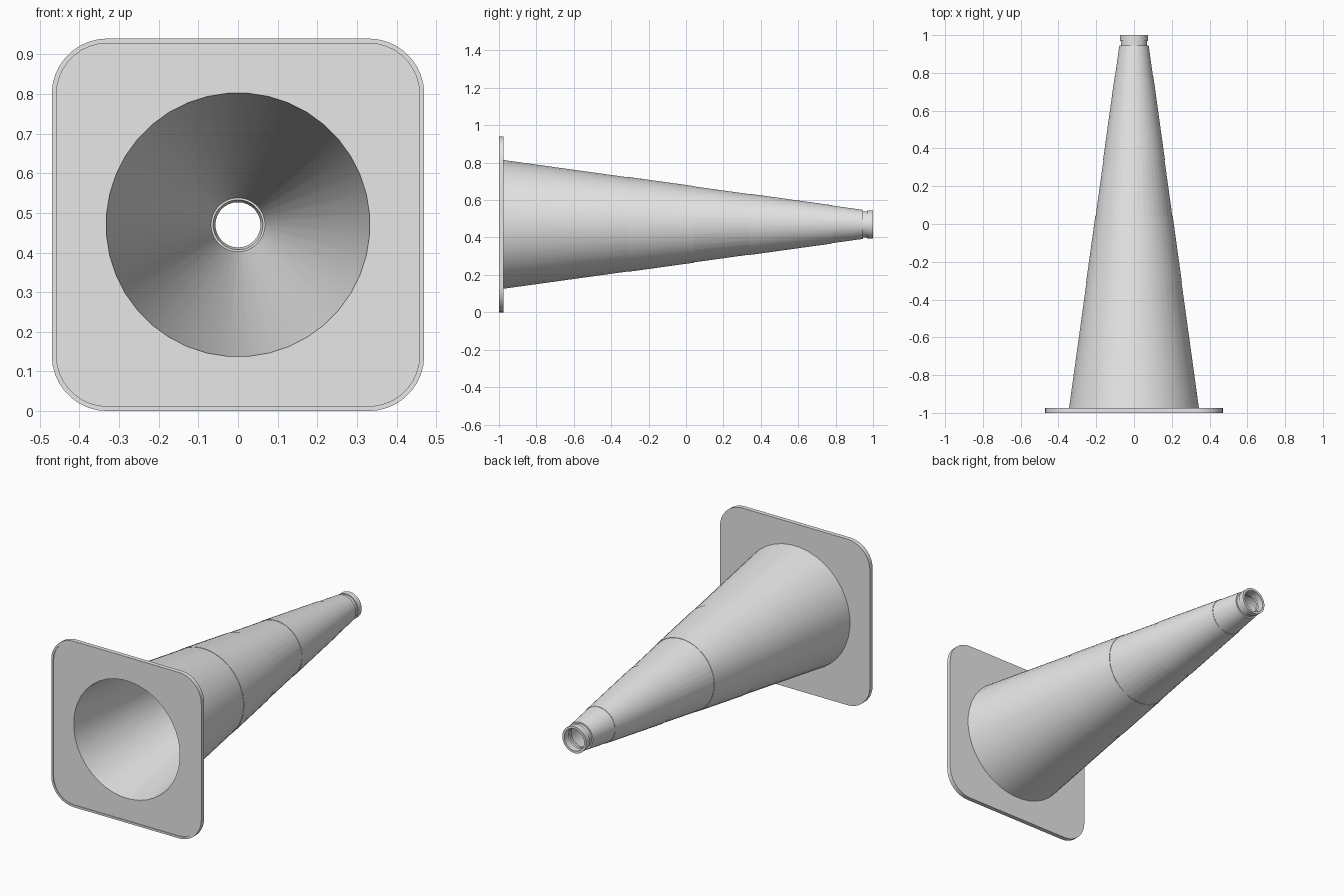
import bpy, bmesh, math

if "Cube" in bpy.data.objects:
    bpy.data.objects.remove(bpy.data.objects["Cube"], do_unlink=True)

CORNER = 10              # points in each quarter turn
SIDES = 4 * CORNER
CENTRE_Z = 0.47          # height of the cone axis
SQUARE = 0.33            # offset of the plate's corner centres

grey = bpy.data.materials.new("plain grey")
grey.use_nodes = True
grey.diffuse_color = (0.8, 0.8, 0.8, 1)
grey.node_tree.nodes["Principled BSDF"].inputs["Base Color"].default_value = (0.8, 0.8, 0.8, 1)


def circle(r, y):
    """Ring around the lying axis."""
    step = math.tau / SIDES
    return [(r * math.cos((i + 0.5) * step), y, CENTRE_Z + r * math.sin((i + 0.5) * step))
            for i in range(SIDES)]


def rounded_square(r, y):
    """Rounded square with corner radius r, same point count as a circle."""
    pts = []
    for k in range(4):
        mid = math.pi / 2 * (k + 0.5)
        cx = math.copysign(SQUARE, math.cos(mid))
        cz = math.copysign(SQUARE, math.sin(mid))
        for i in range(CORNER):
            a = math.pi / 2 * (k + i / (CORNER - 1))
            pts.append((cx + r * math.cos(a), y, CENTRE_Z + cz + r * math.sin(a)))
    return pts


def loft(name, loops, closed=False):
    """Skin a list of rings into one object."""
    bm = bmesh.new()
    rings = [[bm.verts.new(p) for p in loop] for loop in loops]
    pairs = list(zip(rings, rings[1:]))
    if closed:
        pairs.append((rings[-1], rings[0]))
    for a, b in pairs:
        for i in range(SIDES):
            j = (i + 1) % SIDES
            bm.faces.new((a[i], b[i], b[j], a[j]))
    mesh = bpy.data.meshes.new(name)
    bm.to_mesh(mesh)
    bm.free()
    mesh.materials.append(grey)
    obj = bpy.data.objects.new(name, mesh)
    bpy.context.collection.objects.link(obj)
    bpy.ops.object.select_all(action="DESELECT")
    obj.select_set(True)
    bpy.context.view_layer.objects.active = obj
    bpy.ops.object.shade_smooth_by_angle(angle=math.radians(30))
    return obj


def cone_radius(y):
    """Outer radius of the tapered wall."""
    return 0.345 + (0.078 - 0.345) * (y + 0.975) / 1.92


# Square foot with a shallow recess under it and the cone mouth left open
loft("base_plate", [
    circle(0.345, -0.975),
    rounded_square(0.14, -0.975),
    rounded_square(0.14, -1),
    rounded_square(0.128, -1),
    rounded_square(0.128, -0.996),
    circle(0.333, -0.996),
])

# Hollow tapered wall with a grooved, rimmed tip
profile = [
    (0.333, -0.996), (0.068, 0.935), (0.063, 0.935), (0.057, 0.96),
    (0.062, 0.965), (0.062, 1), (0.075, 1), (0.075, 0.968),
    (0.07, 0.968), (0.07, 0.945), (0.078, 0.945), (0.345, -0.975),
]
loft("cone_body", [circle(r, y) for r, y in profile])

# Thin sleeves wrapped around the wall
for name, y0, y1 in (("lower_sleeve", -0.31, 0.04), ("upper_sleeve", 0.34, 0.78)):
    loft(name, [circle(cone_radius(y) + lift, y)
                for y, lift in ((y0, -0.004), (y0, 0.002), (y1, 0.002), (y1, -0.004))][::-1],
         closed=True)
